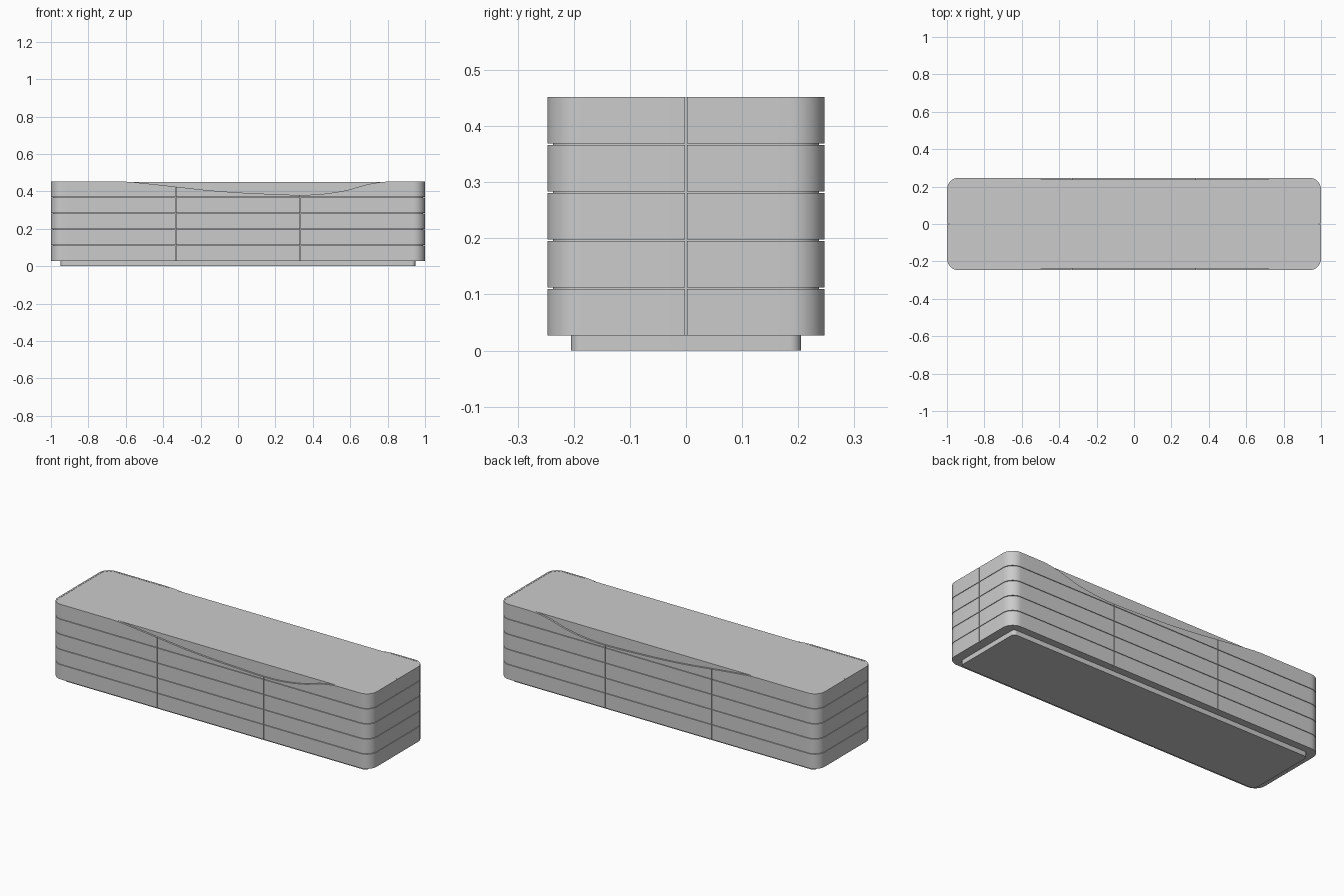
import bpy, bmesh, math

if "Cube" in bpy.data.objects:
    bpy.data.objects.remove(bpy.data.objects["Cube"])

HX, HY, R = 1.0, 0.247, 0.062      # outer half sizes and corner radius
T, GAP = 0.010, 0.003              # cladding thickness and seam width
Z0, PITCH, ROWS = 0.027, 0.0856, 5
TOP = Z0 + PITCH * ROWS - GAP
SEAM = 1 / 3
WAVE = [(-0.62, TOP), (-0.48, 0.441), (-0.333, 0.425), (-0.17, 0.407), (0, 0.394),
        (0.17, 0.386), (0.333, 0.381), (0.45, 0.386), (0.58, 0.406),
        (0.70, 0.439), (0.81, TOP)]


def wave(x):
    """Smooth interpolation of the dipping top edge."""
    if x <= WAVE[0][0] or x >= WAVE[-1][0]:
        return TOP
    n = len(WAVE)

    def slope(i):
        if i in (0, n - 1):
            return 0
        (xa, za), (xb, zb) = WAVE[i - 1], WAVE[i + 1]
        return (zb - za) / (xb - xa)
    i = max(k for k in range(n - 1) if WAVE[k][0] <= x)
    (xa, za), (xb, zb) = WAVE[i], WAVE[i + 1]
    h = xb - xa
    t = (x - xa) / h
    return ((2*t**3 - 3*t**2 + 1) * za + (t**3 - 2*t**2 + t) * h * slope(i)
            + (3*t**2 - 2*t**3) * zb + (t**3 - t**2) * h * slope(i + 1))


def finish(bm, name):
    bmesh.ops.recalc_face_normals(bm, faces=bm.faces[:])
    me = bpy.data.meshes.new(name)
    bm.to_mesh(me)
    bm.free()
    me.shade_smooth()
    me.set_sharp_from_angle(angle=math.radians(30))
    ob = bpy.data.objects.new(name, me)
    bpy.context.collection.objects.link(ob)
    return ob


def arc(cx, cy, r, a0, n=10):
    return [(cx + r * math.cos(a0 + k / n * math.pi / 2),
             cy + r * math.sin(a0 + k / n * math.pi / 2)) for k in range(n + 1)]


def rounded_block(name, hx, hy, r, z0, z1):
    bm = bmesh.new()
    pts = []
    for k, (sx, sy) in enumerate([(1, 1), (-1, 1), (-1, -1), (1, -1)]):
        pts += arc(sx * (hx - r), sy * (hy - r), r, k * math.pi / 2)
    face = bm.faces.new([bm.verts.new((x, y, z0)) for x, y in pts])
    ext = bmesh.ops.extrude_face_region(bm, geom=[face], use_keep_orig=True)
    for v in ext["geom"]:
        if isinstance(v, bmesh.types.BMVert):
            v.co.z = z1
    return finish(bm, name)


def panel(name, outer, inner, z0, z1, wavy):
    """Thin cladding panel swept along a plan path, top optionally following the wave."""
    bm = bmesh.new()
    rings = []
    for (ox, oy), (ix, iy) in zip(outer, inner):
        zt = wave(ox) if wavy else z1
        rings.append([bm.verts.new(c) for c in
                      ((ox, oy, z0), (ox, oy, zt), (ix, iy, zt), (ix, iy, z0))])
    for a, b in zip(rings, rings[1:]):
        for k in range(4):
            bm.faces.new((a[k], a[(k + 1) % 4], b[(k + 1) % 4], b[k]))
    bm.faces.new(rings[0])
    bm.faces.new(rings[-1][::-1])
    finish(bm, name)


def span(a, b, n):
    return [a + (b - a) * k / n for k in range(n + 1)]


# Plinth and inner core
rounded_block("plinth", 0.948, 0.205, 0.02, 0, Z0)
rounded_block("core", HX - T, HY - T, R - T, Z0, TOP - 0.001)


# Plan paths in the front right quadrant, mirrored to the others
def corner_path(inset):
    run = [(x, -HY + inset) for x in span(SEAM + GAP / 2, HX - R, 28)[:-1]]
    bend = arc(HX - R, -HY + R, R - inset, -math.pi / 2)
    return run + bend + [(HX - inset, -GAP / 2)]


def middle_path(inset):
    return [(x, -HY + inset) for x in span(-SEAM + GAP / 2, SEAM - GAP / 2, 24)]


# Five rows of cladding: one middle and two corner panels on each long side
for row in range(ROWS):
    z0 = Z0 + row * PITCH
    z1 = z0 + PITCH - GAP
    wavy = row == ROWS - 1
    for sy, side in ((1, "front"), (-1, "back")):
        def flip(path, sx):
            return [(sx * x, sy * y) for x, y in path]
        panel(f"{side}_middle_panel_{row + 1}", flip(middle_path(0), 1),
              flip(middle_path(T), 1), z0, z1, wavy)
        for sx, end in ((1, "right"), (-1, "left")):
            panel(f"{side}_{end}_corner_panel_{row + 1}", flip(corner_path(0), sx),
                  flip(corner_path(T), sx), z0, z1, wavy)
